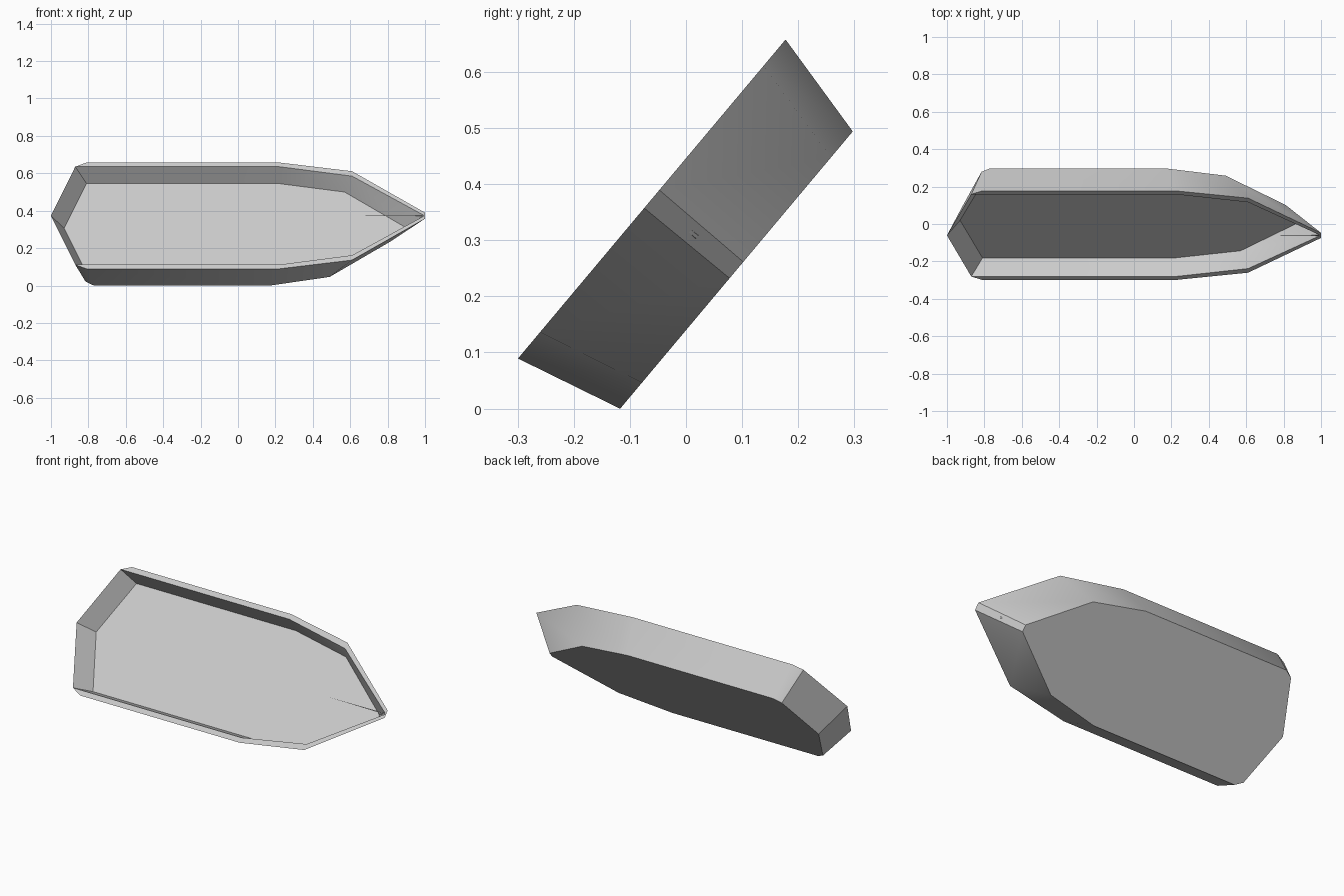
import bpy
import bmesh
import math

cube = bpy.data.objects.get("Cube")
if cube:
    bpy.data.objects.remove(cube, do_unlink=True)

grey = bpy.data.materials.new("light_grey")
grey.use_nodes = True
color = (0.6, 0.6, 0.6, 1)
grey.diffuse_color = color
grey.node_tree.nodes["Principled BSDF"].inputs["Base Color"].default_value = color

TILT = math.radians(50)
CENTRE = (0, -0.061, 0.3735)


def finish(name, bm):
    """Turn a bmesh into a tilted object with smooth bends and sharp edges."""
    mesh = bpy.data.meshes.new(name)
    bm.to_mesh(mesh)
    bm.free()
    mesh.materials.append(grey)
    obj = bpy.data.objects.new(name, mesh)
    bpy.context.collection.objects.link(obj)
    obj.location = CENTRE
    obj.rotation_euler.x = TILT
    bpy.ops.object.select_all(action="DESELECT")
    obj.select_set(True)
    bpy.context.view_layer.objects.active = obj
    bpy.ops.object.shade_smooth_by_angle(angle=math.radians(30))
    return obj


def outline(bm, half, z):
    """Closed loop from a half plan that starts at the stern point."""
    points = half + [(x, -y) for x, y in reversed(half[1:])]
    return [bm.verts.new((x, y, z)) for x, y in points]


def bridge(bm, a, b):
    for i in range(len(a)):
        j = (i + 1) % len(a)
        bm.faces.new((a[i], a[j], b[j], b[i]))


# Half plans, stern to bow
keel_plan = [(-0.92, 0), (-0.815, 0.295), (-0.77, 0.3225), (0.17, 0.3225), (0.49, 0.262), (0.81, 0.019)]
rim_plan = [(-1, 0), (-0.87, 0.342), (-0.81, 0.371), (0.22, 0.371), (0.61, 0.31), (1, 0.021)]
inner_plan = [(-1, 0), (-0.87, 0.342), (-0.81, 0.342), (0.22, 0.342), (0.61, 0.276), (0.993, 0.003)]
floor_plan = [(-0.93, 0), (-0.81, 0.312), (-0.76, 0.312), (0.22, 0.312), (0.57, 0.253), (0.9, 0.003)]

# Hull shell: bottom, outer sides, rim, inner sides, floor
bm = bmesh.new()
loops = [outline(bm, plan, z) for plan, z in
         ((keel_plan, -0.197), (rim_plan, 0), (inner_plan, 0), (floor_plan, -0.105))]
for lower, upper in zip(loops, loops[1:]):
    bridge(bm, lower, upper)
bm.faces.new(loops[0])
bm.faces.new(loops[-1])
bmesh.ops.remove_doubles(bm, verts=bm.verts, dist=0.0005)
bmesh.ops.recalc_face_normals(bm, faces=bm.faces)
finish("hull", bm)

# Thin sliver running back from the bow at rim height
bm = bmesh.new()
bm.faces.new([bm.verts.new(p) for p in ((0.62, 0, 0), (0.99, -0.003, 0), (0.99, 0.003, 0))])
finish("bow_sliver", bm)
